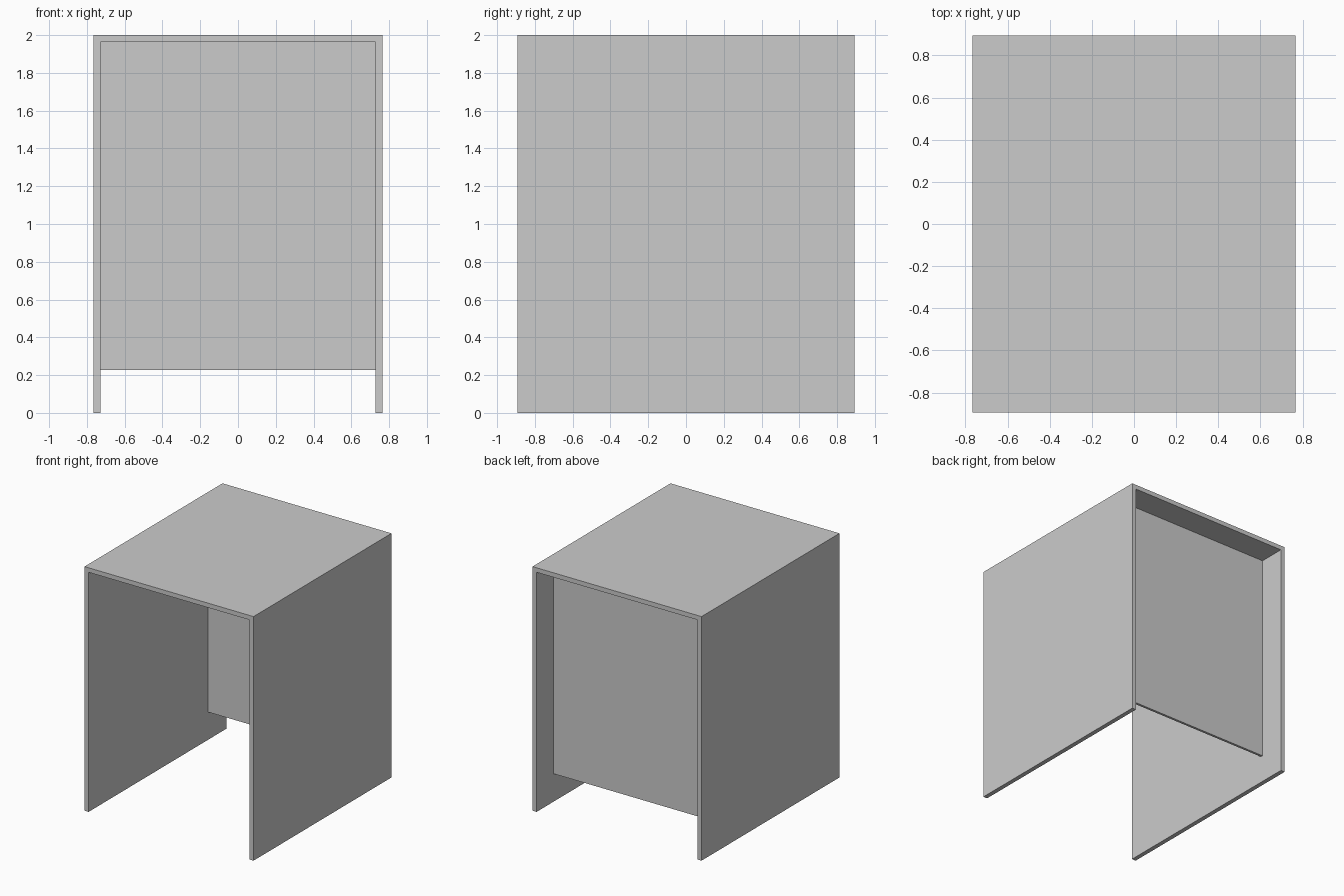
import bpy, bmesh

if "Cube" in bpy.data.objects:
    bpy.data.objects.remove(bpy.data.objects["Cube"])

W, D, H, T = 0.766, 0.893, 2.0, 0.037  # half width, half depth, height, board thickness


def extrude_profile(name, pts, y0, y1):
    """Extrude an x-z outline along y into a solid object."""
    bm = bmesh.new()
    face = bm.faces.new([bm.verts.new((x, y0, z)) for x, z in pts])
    ext = bmesh.ops.extrude_face_region(bm, geom=[face])
    moved = [v for v in ext["geom"] if isinstance(v, bmesh.types.BMVert)]
    bmesh.ops.translate(bm, verts=moved, vec=(0, y1 - y0, 0))
    bmesh.ops.recalc_face_normals(bm, faces=bm.faces)
    mesh = bpy.data.meshes.new(name)
    bm.to_mesh(mesh)
    bm.free()
    obj = bpy.data.objects.new(name, mesh)
    bpy.context.collection.objects.link(obj)
    return obj


# Continuous top and two side boards
half = [(W - T, H - T), (W - T, 0), (W, 0), (W, H)]
outline = half + [(-x, z) for x, z in reversed(half)]
extrude_profile("desk_shell", outline, -D, D)

# Thin panel set in from the back, raised off the floor
wi = W - T
extrude_profile("back_panel",
                [(-wi, 0.228), (wi, 0.228), (wi, H - T), (-wi, H - T)],
                0.652, 0.672)
